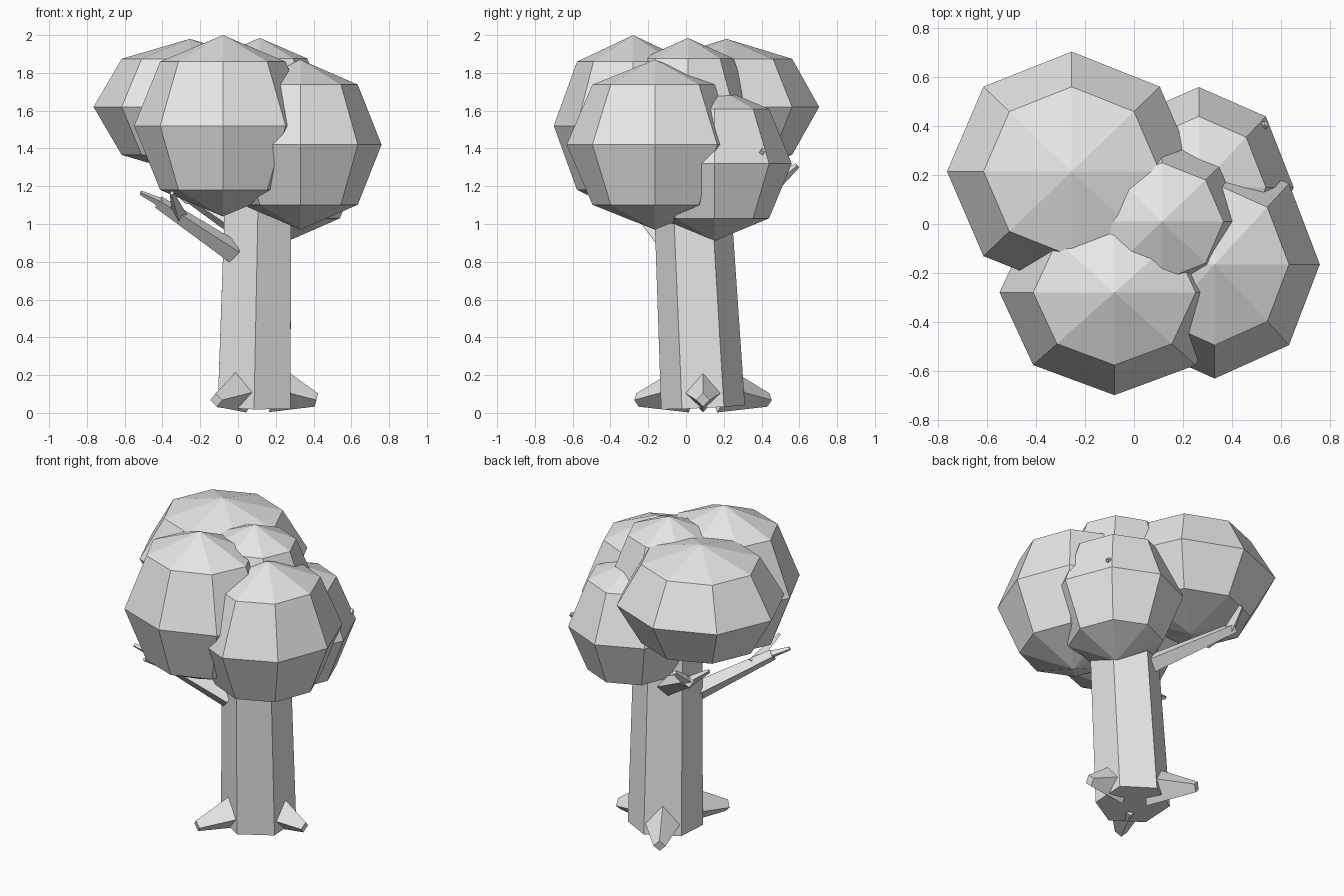
import bpy, bmesh, math
from mathutils import Vector

old = bpy.data.objects.get("Cube")
if old:
    bpy.data.objects.remove(old, do_unlink=True)

grey = bpy.data.materials.new("pale_grey")
grey.use_nodes = True
grey.diffuse_color = (0.8, 0.8, 0.8, 1)
grey.node_tree.nodes["Principled BSDF"].inputs["Base Color"].default_value = (0.8, 0.8, 0.8, 1)


def finish(name, bm):
    bmesh.ops.recalc_face_normals(bm, faces=bm.faces)
    mesh = bpy.data.meshes.new(name)
    bm.to_mesh(mesh)
    bm.free()
    mesh.materials.append(grey)
    obj = bpy.data.objects.new(name, mesh)
    bpy.context.collection.objects.link(obj)
    return obj


def limb(name, start, end, r_start, r_end, sides=4, up=(0, 0, 1)):
    """Tapered faceted prism from start to end, with one corner towards up."""
    start, end = Vector(start), Vector(end)
    axis = (end - start).normalized()
    side = axis.cross(Vector(up)).normalized()
    top = side.cross(axis)
    bm = bmesh.new()
    rings = []
    for centre, radius in ((start, r_start), (end, r_end)):
        ring = []
        for i in range(sides):
            a = math.pi / 2 + math.tau * i / sides
            p = centre + radius * (math.cos(a) * side + math.sin(a) * top)
            p.z = max(p.z, 0)
            ring.append(bm.verts.new(p))
        rings.append(ring)
    low, high = rings
    for i in range(sides):
        j = (i + 1) % sides
        bm.faces.new((low[i], low[j], high[j], high[i]))
    bm.faces.new(low)
    bm.faces.new(high)
    return finish(name, bm)


def leaf_ball(name, centre, radii):
    bm = bmesh.new()
    bmesh.ops.create_uvsphere(bm, u_segments=8, v_segments=4, radius=1)
    bmesh.ops.scale(bm, vec=radii, verts=bm.verts)
    bmesh.ops.translate(bm, vec=centre, verts=bm.verts)
    return finish(name, bm)


# Leaning six-sided trunk
limb("trunk", (0.085, 0.09, 0.03), (0.11, 0.025, 1.3), 0.222, 0.2, 6, (0, 1, 0))

# Three roots spread evenly around the base
for n, name in enumerate(("left_root", "back_root", "front_root")):
    angle = math.tau * n / 3
    reach = 0.33 if n == 0 else 0.4
    out = Vector((math.cos(angle), math.sin(angle), 0))
    foot = Vector((0.085, 0.09, 0))
    limb(name, foot + out * 0.11 + Vector((0, 0, 0.125)),
         foot + out * reach + Vector((0, 0, 0.068)), 0.125, 0.036)

# Front branch with two twigs
limb("front_branch", (-0.02, -0.07, 0.85), (-0.42, -0.29, 1.115), 0.06, 0.035)
limb("front_twig_outer", (-0.4, -0.28, 1.11), (-0.515, -0.33, 1.165), 0.025, 0.012)
limb("front_twig_side", (-0.31, -0.23, 1.05), (-0.35, -0.46, 1.165), 0.04, 0.012)

# Back branch with two twigs
limb("back_branch", (0.02, 0.17, 0.97), (-0.36, 0.49, 1.22), 0.06, 0.035)
limb("back_twig_outer", (-0.34, 0.47, 1.21), (-0.33, 0.59, 1.31), 0.035, 0.015)
limb("back_twig_side", (-0.25, 0.36, 1.13), (-0.41, 0.35, 1.25), 0.035, 0.012)

# Inner branch whose tip pokes out of the leaves
limb("inner_branch", (0.2, 0.12, 1.05), (0.54, 0.41, 1.39), 0.05, 0.015)

# Overlapping faceted leaf balls
leaf_ball("front_leaves", (-0.08, -0.28, 1.52), (0.47, 0.42, 0.48))
leaf_ball("back_right_leaves", (-0.255, 0.215, 1.62), (0.51, 0.49, 0.36))
leaf_ball("front_left_leaves", (0.33, -0.165, 1.42), (0.43, 0.467, 0.45))
leaf_ball("back_left_leaves", (0.265, 0.15, 1.32), (0.388, 0.41, 0.41))
leaf_ball("middle_leaves", (0.115, 0.01, 1.615), (0.355, 0.34, 0.37))
